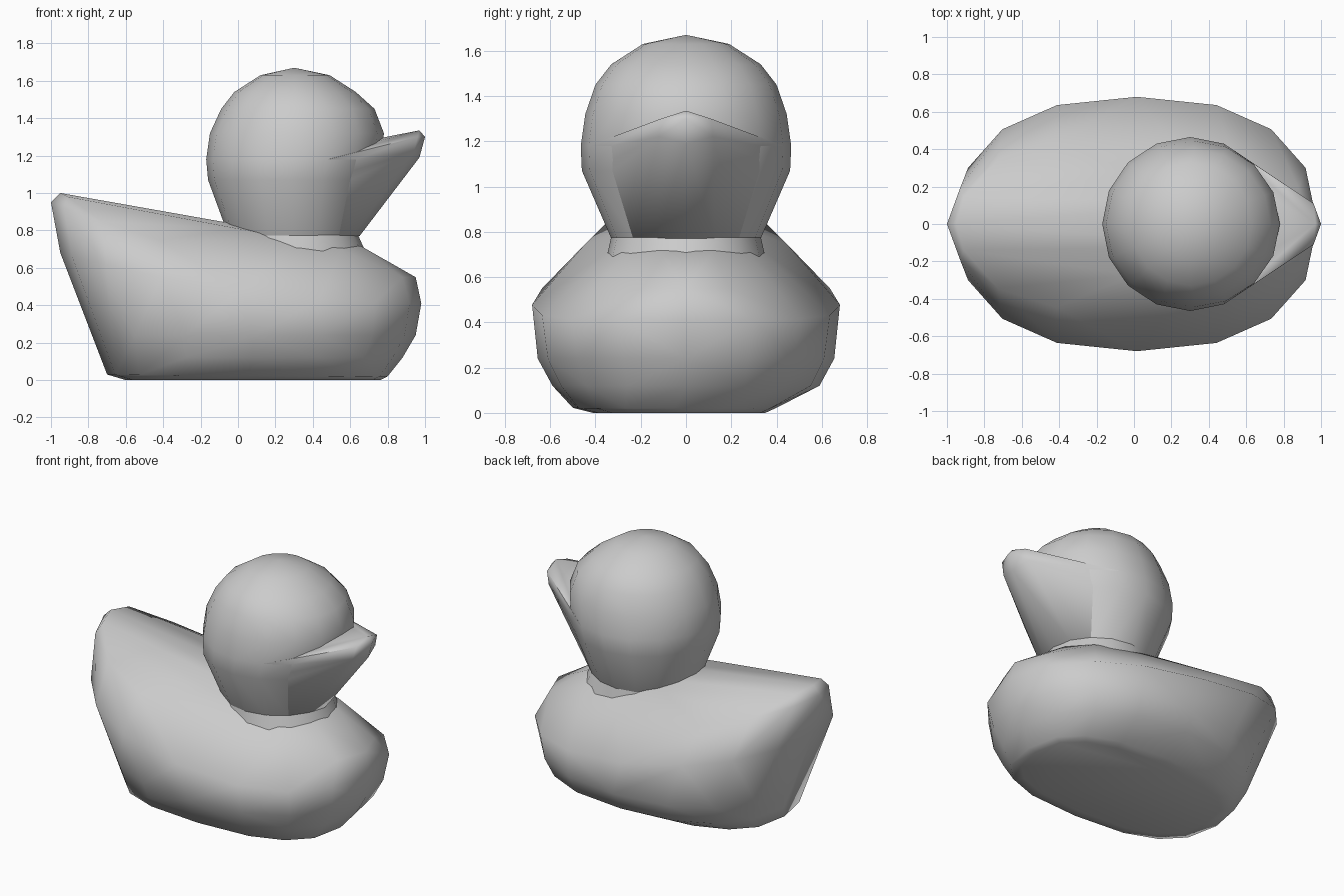
import bpy
import bmesh
from math import sin, cos, pi, radians, copysign

if "Cube" in bpy.data.objects:
    bpy.data.objects.remove(bpy.data.objects["Cube"], do_unlink=True)

# One plain rubber colour
grey = bpy.data.materials.new("soft grey")
grey.use_nodes = True
colour = (0.6, 0.6, 0.6, 1)
grey.diffuse_color = colour
grey.node_tree.nodes["Principled BSDF"].inputs["Base Color"].default_value = colour


def soften(value, power):
    return copysign(abs(value) ** power, value)


def ring(back, front, half_width, z_back, z_front, power=1, shift=0, sides=16):
    """Oval ring along x, curving up from front to back; lower power is boxier."""
    points = []
    for i in range(sides):
        a = 2 * pi * i / sides
        t = (1 - soften(cos(a), power)) / 2
        points.append((front + (back - front) * t,
                       shift + half_width * soften(sin(a), power),
                       z_front + (z_back - z_front) * t ** 2))
    return points


def mirrored(points):
    return points + [(x, -y, z) for x, y, z in points if y > 0]


def skin(name, points):
    """Wrap points in a smooth convex shell."""
    bm = bmesh.new()
    for p in points:
        bm.verts.new(p)
    bmesh.ops.remove_doubles(bm, verts=bm.verts[:], dist=0.004)
    hull = bmesh.ops.convex_hull(bm, input=bm.verts[:])
    loose = {v for v in hull["geom_interior"] + hull["geom_unused"]
             if isinstance(v, bmesh.types.BMVert) and not v.link_faces}
    bmesh.ops.delete(bm, geom=list(loose), context='VERTS')
    bmesh.ops.dissolve_limit(bm, angle_limit=radians(1), verts=bm.verts[:], edges=bm.edges[:])
    bmesh.ops.recalc_face_normals(bm, faces=bm.faces[:])
    mesh = bpy.data.meshes.new(name)
    bm.to_mesh(mesh)
    bm.free()
    mesh.materials.append(grey)
    obj = bpy.data.objects.new(name, mesh)
    bpy.context.collection.objects.link(obj)
    bpy.ops.object.select_all(action='DESELECT')
    obj.select_set(True)
    bpy.context.view_layer.objects.active = obj
    bpy.ops.object.shade_smooth_by_angle(angle=radians(60))


# Body: boat-shaped hull, slightly lopsided at the base, with a raised flat-backed tail
back_ridge = mirrored([(-0.95, 0, 1.0), (-0.91, 0.14, 0.98), (0, 0.27, 0.81),
                       (0.32, 0.30, 0.745), (0.55, 0.28, 0.70), (0.66, 0.12, 0.715)])
skin("body", ring(-0.60, 0.76, 0.38, 0, 0, 0.75, -0.03)
     + ring(-0.70, 0.80, 0.45, 0.03, 0.02, 0.75, -0.05)
     + ring(-0.73, 0.88, 0.59, 0.12, 0.12, 0.85)
     + ring(-0.78, 0.95, 0.655, 0.24, 0.24, 0.9)
     + ring(-0.95, 0.98, 0.68, 0.68, 0.41, 0.85)
     + ring(-1.0, 0.95, 0.48, 0.95, 0.55, 0.95)
     + back_ridge)

# Collar: short flare between the body and the head
skin("collar", ring(-0.05, 0.68, 0.35, 0.69, 0.69) + ring(-0.05, 0.64, 0.33, 0.78, 0.78))

# Head: stacked rings closed by a crown point
lower_head = (ring(-0.05, 0.64, 0.33, 0.77, 0.77)
              + ring(-0.16, 0.73, 0.46, 1.07, 1.07)
              + ring(-0.17, 0.77, 0.465, 1.18, 1.18))
head = [(0.3, 0, 1.67)]
for back, front, half, z in [(-0.15, 0.78, 0.445, 1.32), (-0.09, 0.73, 0.40, 1.45),
                             (-0.02, 0.63, 0.33, 1.54), (0.12, 0.49, 0.19, 1.63)]:
    head += ring(back, front, half, z, z)
skin("head", lower_head + head)

# Beak: upturned tip whose underside runs into the cheeks and throat
cheeks = [p for p in lower_head if p[0] > 0.42]
skin("beak", cheeks + mirrored([(0.74, 0, 1.29), (0.97, 0, 1.335), (1.0, 0, 1.30),
                                (0.97, 0, 1.19), (0.65, 0, 0.77), (0.96, 0.11, 1.30),
                                (0.94, 0.12, 1.22), (0.72, 0.15, 1.27)]))
